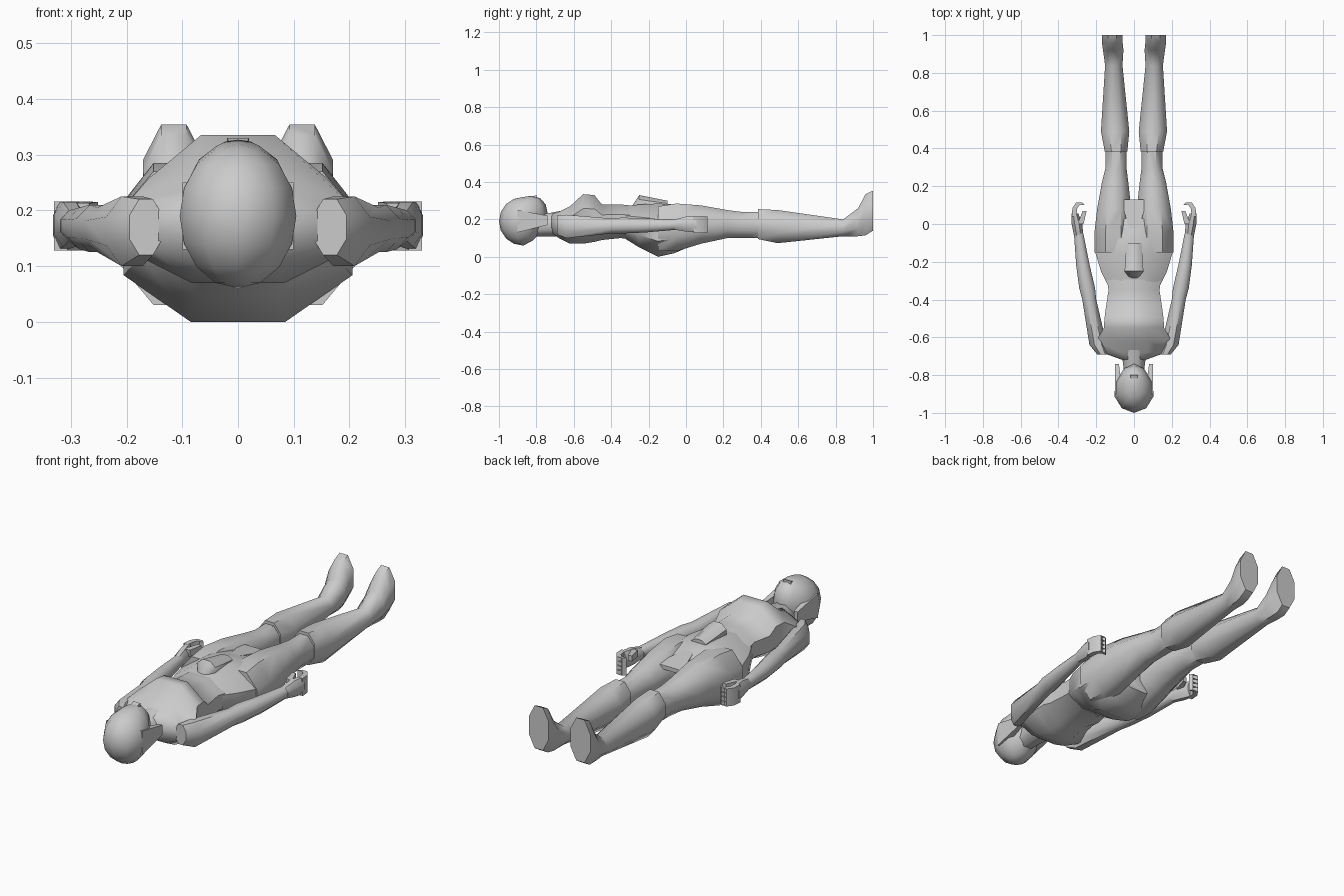
import bpy, bmesh, math
from mathutils import Vector

if "Cube" in bpy.data.objects:
    bpy.data.objects.remove(bpy.data.objects["Cube"], do_unlink=True)

# Plain grey clay colour
grey = bpy.data.materials.new("plain_grey")
grey.use_nodes = True
grey.diffuse_color = (.6, .6, .6, 1)
grey.node_tree.nodes["Principled BSDF"].inputs["Base Color"].default_value = grey.diffuse_color


def finish(name, bm, mirror):
    """Turn the bmesh into a smooth, grey object, mirrored for paired parts."""
    bmesh.ops.recalc_face_normals(bm, faces=bm.faces)
    mesh = bpy.data.meshes.new(name)
    bm.to_mesh(mesh)
    bm.free()
    mesh.materials.append(grey)
    part = bpy.data.objects.new(name, mesh)
    bpy.context.collection.objects.link(part)
    if mirror:
        part.modifiers.new("Mirror", "MIRROR")
    bpy.ops.object.select_all(action="DESELECT")
    part.select_set(True)
    bpy.context.view_layer.objects.active = part
    bpy.ops.object.shade_smooth_by_angle(angle=math.radians(50))


def ring(y, half, low, high, x=0):
    """Cross-section facing along y: its place, half width and height range."""
    return Vector((x, y, (low + high) / 2)), half, (high - low) / 2


def loft(name, *rings, sides=8, mirror=False):
    """Skin a row of flat-topped polygon cross-sections and close both ends."""
    bm = bmesh.new()
    step = math.tau / sides
    grow = 1 / math.cos(step / 2)
    loops = []
    for centre, half, tall in rings:
        angles = [step * (i + .5) for i in range(sides)]
        loops.append([bm.verts.new(centre + grow * Vector((half * math.cos(a), 0, tall * math.sin(a))))
                      for a in angles])
    for near, far in zip(loops, loops[1:]):
        for i in range(sides):
            bm.faces.new((near[i - 1], near[i], far[i], far[i - 1]))
    bm.faces.new(loops[0])
    bm.faces.new(loops[-1])
    finish(name, bm, mirror)


# Head: a faceted ball that narrows and lifts towards the chin
head = bmesh.new()
bmesh.ops.create_uvsphere(head, u_segments=10, v_segments=8, radius=1)
head_middle = Vector((0, -.87, .19))
head_size = Vector((.11, .13, .13))
for vert in head.verts:
    toward_chin = max(vert.co.y, 0)
    vert.co.x *= 1 - toward_chin / 4
    vert.co.z += toward_chin / 3
    vert.co = head_middle + vert.co * head_size
finish("head", head, mirror=False)

loft("nose",
     ring(y=-.86, half=.01, low=.28, high=.31),
     ring(y=-.8, half=.02, low=.28, high=.33), sides=4)
loft("side_hair",
     ring(y=-.9, half=.02, low=.13, high=.25, x=.08),
     ring(y=-.74, half=.01, low=.17, high=.22, x=.09), sides=4, mirror=True)

# Neck, chest and waist
loft("neck",
     ring(y=-.8, half=.05, low=.11, high=.22),
     ring(y=-.65, half=.07, low=.11, high=.25))
loft("torso",
     ring(y=-.72, half=.06, low=.13, high=.23),
     ring(y=-.68, half=.17, low=.1, high=.24),
     ring(y=-.62, half=.2, low=.07, high=.27),
     ring(y=-.55, half=.16, low=.07, high=.335),
     ring(y=-.49, half=.155, low=.08, high=.33),
     ring(y=-.45, half=.15, low=.09, high=.28),
     ring(y=-.35, half=.135, low=.1, high=.28),
     ring(y=-.25, half=.15, low=.09, high=.27))

# Pelvis, waist front and the cloth between the thighs
loft("pelvis",
     ring(y=-.33, half=.135, low=.1, high=.27),
     ring(y=-.25, half=.175, low=.05, high=.28),
     ring(y=-.15, half=.205, low=0, high=.285),
     ring(y=-.06, half=.2, low=.02, high=.28),
     ring(y=.03, half=.12, low=.06, high=.26))
loft("waist_front",
     ring(y=-.29, half=.02, low=.25, high=.27),
     ring(y=-.25, half=.05, low=.25, high=.33),
     ring(y=-.1, half=.04, low=.25, high=.3))
loft("loin_cloth",
     ring(y=-.08, half=.01, low=.25, high=.28),
     ring(y=.13, half=.07, low=.23, high=.25), sides=4)

# Legs
loft("thigh",
     ring(y=-.15, half=.1, low=.03, high=.27, x=.11),
     ring(y=-.05, half=.1, low=.03, high=.285, x=.11),
     ring(y=.08, half=.09, low=.07, high=.275, x=.105),
     ring(y=.22, half=.07, low=.1, high=.25, x=.1),
     ring(y=.3, half=.055, low=.1, high=.24, x=.095),
     ring(y=.42, half=.055, low=.1, high=.24, x=.095), mirror=True)
loft("boot",
     ring(y=.385, half=.06, low=.095, high=.255, x=.095),
     ring(y=.49, half=.075, low=.073, high=.25, x=.1),
     ring(y=.84, half=.046, low=.11, high=.2, x=.107),
     ring(y=.92, half=.054, low=.11, high=.26, x=.11),
     ring(y=.96, half=.055, low=.115, high=.335, x=.115),
     ring(y=1, half=.055, low=.14, high=.354, x=.115), mirror=True)

# Arms
loft("arm",
     ring(y=-.69, half=.03, low=.12, high=.22, x=.165),
     ring(y=-.64, half=.046, low=.1, high=.225, x=.19),
     ring(y=-.4, half=.037, low=.125, high=.205, x=.237),
     ring(y=-.34, half=.042, low=.125, high=.21, x=.248),
     ring(y=-.22, half=.036, low=.13, high=.205, x=.27),
     ring(y=-.05, half=.025, low=.145, high=.2, x=.293), mirror=True)

# Hands: a palm, four fingers that curl inwards and a thumb
loft("palm",
     ring(y=-.06, half=.025, low=.145, high=.2, x=.293),
     ring(y=0, half=.028, low=.135, high=.215, x=.302),
     ring(y=.055, half=.019, low=.13, high=.215, x=.313), mirror=True)
finger_width = .022
for finger in ("little", "ring", "middle", "index"):
    low = .128 + finger_width * ("little", "ring", "middle", "index").index(finger)
    high = low + finger_width
    loft(finger + "_finger",
         ring(y=.04, half=.012, low=low, high=high, x=.318),
         ring(y=.085, half=.013, low=low, high=high, x=.313),
         ring(y=.115, half=.015, low=low, high=high, x=.29),
         ring(y=.1, half=.01, low=low, high=high, x=.27), sides=4, mirror=True)
loft("thumb",
     ring(y=0, half=.016, low=.18, high=.213, x=.283),
     ring(y=.07, half=.01, low=.188, high=.215, x=.261), sides=4, mirror=True)
